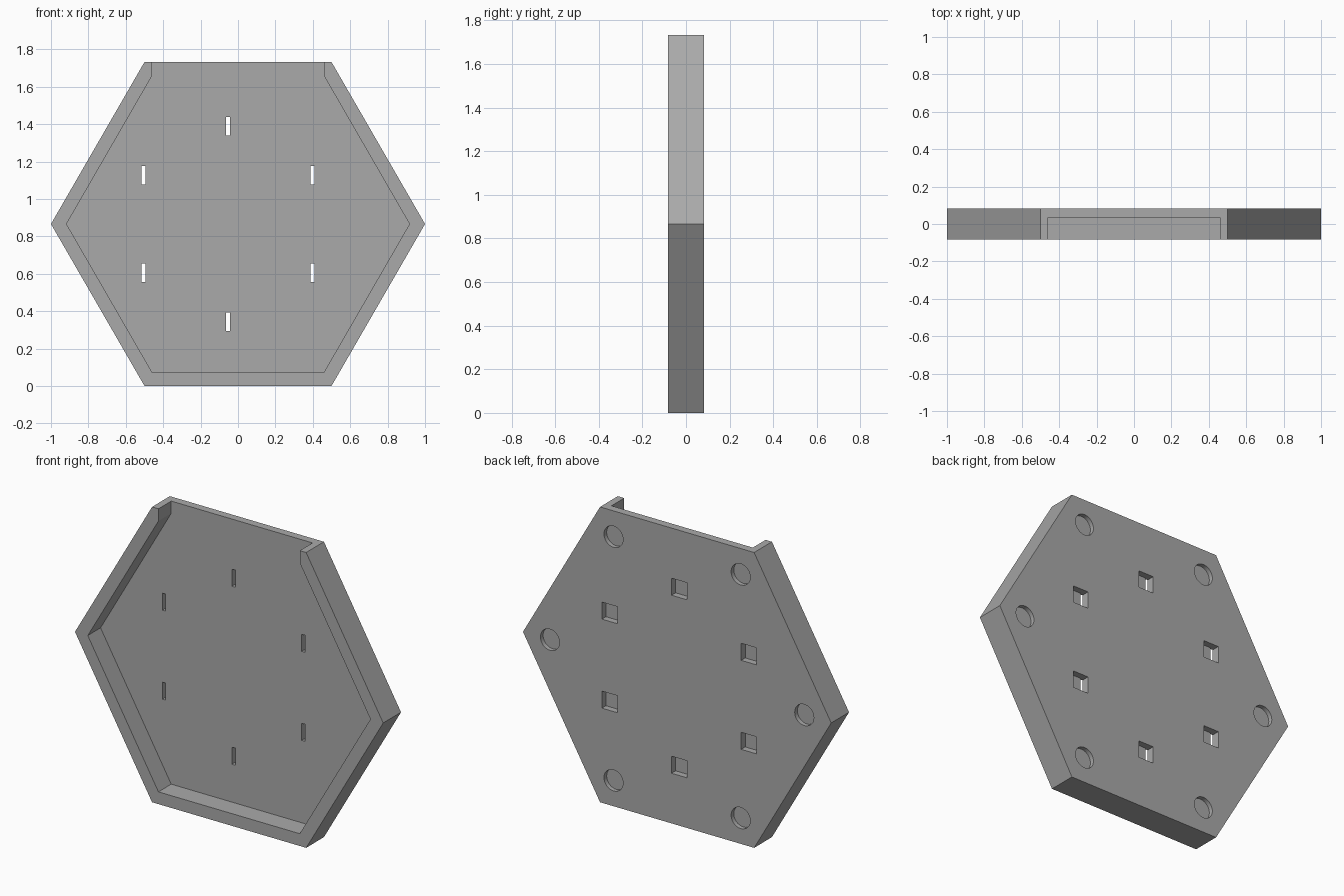
import bpy, bmesh
from math import cos, sin, radians, sqrt
from mathutils import Vector

default = bpy.data.objects.get("Cube")
if default:
    bpy.data.objects.remove(default)

MID = sqrt(3) / 2      # height of the hexagon's centre
HALF = 0.0825          # half the thickness
FLOOR = 0.036          # front surface of the recessed panel
POCKET = 0.045         # bottom of the square pockets in the back

grey = bpy.data.materials.new("plain grey")
grey.use_nodes = True
colour = (0.4, 0.4, 0.4, 1)
grey.diffuse_color = colour
grey.node_tree.nodes["Principled BSDF"].inputs["Base Color"].default_value = colour


def ring(radius, count=6, start=0, x=0, z=MID):
    return [(x + radius * cos(radians(start + i * 360 / count)),
             z + radius * sin(radians(start + i * 360 / count))) for i in range(count)]


def prism(bm, points, depth):
    """Extrude a flat outline along a vector."""
    face = bm.faces.new([bm.verts.new(p) for p in points])
    new = bmesh.ops.extrude_face_region(bm, geom=[face])["geom"]
    bmesh.ops.translate(bm, vec=Vector(depth),
                        verts=[v for v in new if isinstance(v, bmesh.types.BMVert)])


def make_object(name, bm):
    bmesh.ops.recalc_face_normals(bm, faces=bm.faces)
    mesh = bpy.data.meshes.new(name)
    bm.to_mesh(mesh)
    bm.free()
    mesh.materials.append(grey)
    obj = bpy.data.objects.new(name, mesh)
    bpy.context.collection.objects.link(obj)
    return obj


def cut(target, cutter):
    mod = target.modifiers.new(cutter.name, "BOOLEAN")
    mod.operation, mod.solver, mod.object = "DIFFERENCE", "EXACT", cutter
    bpy.context.view_layer.objects.active = target
    bpy.ops.object.modifier_apply(modifier=mod.name)
    bpy.data.objects.remove(cutter)


# Hexagonal plate
bm = bmesh.new()
prism(bm, [(x, -HALF, z) for x, z in ring(1)], (0, 2 * HALF, 0))
tray = make_object("hexagonal_tray", bm)

# Front recess, open through the top edge
inner = ring(0.917)
right, left = inner[1][0], inner[2][0]
inner[2:2] = [(right, 2), (left, 2)]
bm = bmesh.new()
prism(bm, [(x, -0.2, z) for x, z in inner], (0, 0.2 + FLOOR, 0))
cut(tray, make_object("recess_cutter", bm))

# Square back pockets, each with a slot through the panel along one side
bm = bmesh.new()
for x, z in ring(0.522, start=30, x=-0.064):
    outline = [(0, 0), (0.022, 0), (0.022, POCKET), (0.1, POCKET), (0.1, 0.2), (0, 0.2)]
    prism(bm, [(x + dx, y, z - 0.05) for dx, y in outline], (0, 0, 0.1))

# Shallow round recesses near the back corners
for x, z in ring(0.825):
    prism(bm, [(px, HALF - 0.025, pz) for px, pz in ring(0.062, 40, x=x, z=z)], (0, 0.1, 0))
cut(tray, make_object("pocket_cutter", bm))

# Smooth the round walls only
bpy.ops.object.select_all(action="DESELECT")
tray.select_set(True)
bpy.context.view_layer.objects.active = tray
bpy.ops.object.shade_smooth_by_angle(angle=radians(30))
